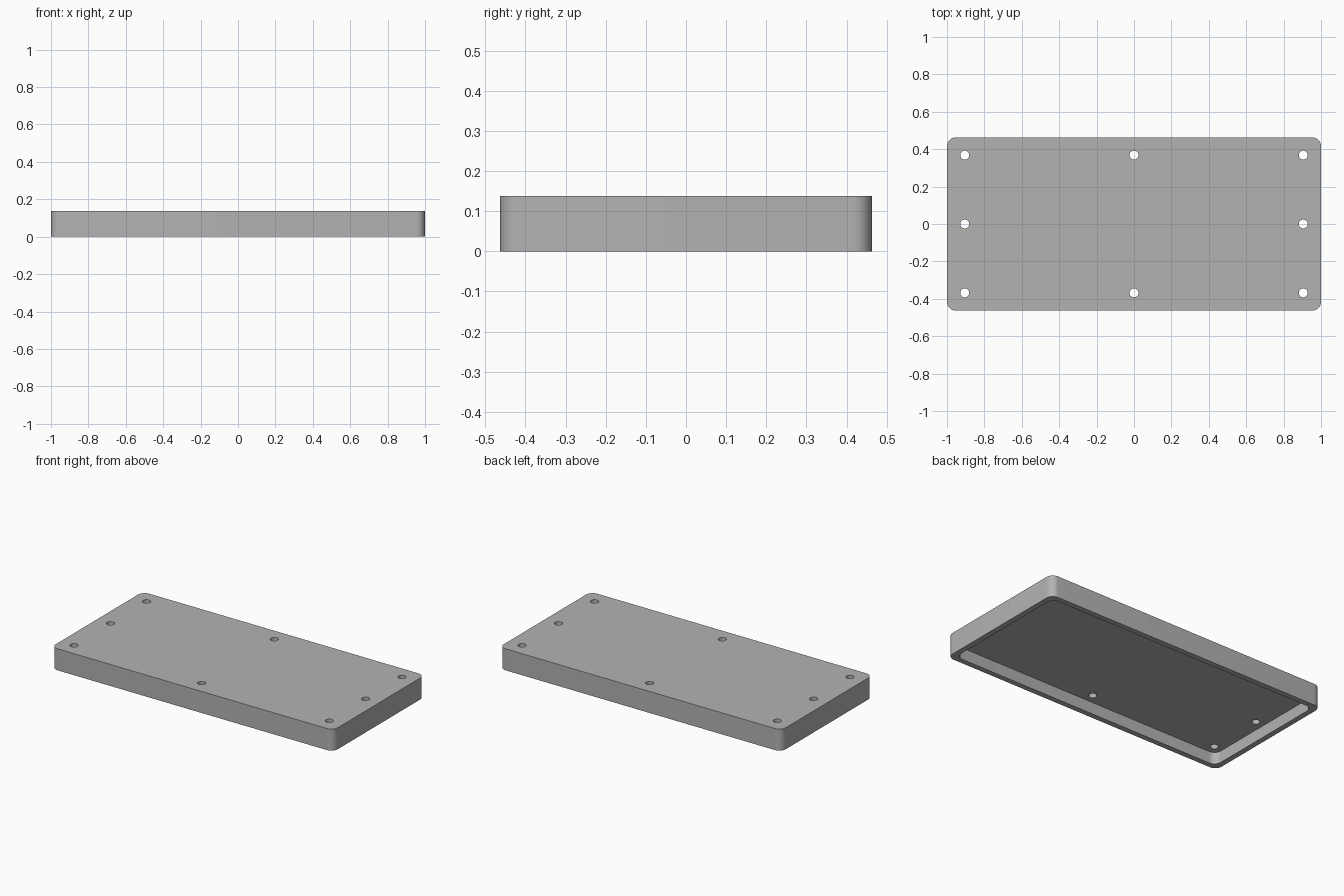
import bpy
import bmesh
from math import cos, sin, pi

HALF_X, HALF_Y, HEIGHT = 1.0, 0.463, 0.138
CORNER = 0.047
WALL, CAVITY_DEPTH = 0.035, 0.075
HOLE_RADIUS, HOLE_X, HOLE_Y = 0.024, 0.905, 0.368

old = bpy.data.objects.get("Cube")
if old:
    bpy.data.objects.remove(old, do_unlink=True)

grey = bpy.data.materials.new("plain grey")
grey.use_nodes = True
grey.diffuse_color = (0.45, 0.45, 0.45, 1)
grey.node_tree.nodes["Principled BSDF"].inputs["Base Color"].default_value = grey.diffuse_color


def rounded_rect(half_x, half_y, radius, steps=12):
    """Outline of a rectangle with round corners, counter-clockwise."""
    points = []
    for i, (sx, sy) in enumerate([(1, 1), (-1, 1), (-1, -1), (1, -1)]):
        for k in range(steps + 1):
            a = (i + k / steps) * pi / 2
            points.append((sx * (half_x - radius) + radius * cos(a),
                           sy * (half_y - radius) + radius * sin(a)))
    return points


def circle(cx, cy, radius, steps=32):
    return [(cx + radius * cos(2 * pi * k / steps), cy + radius * sin(2 * pi * k / steps))
            for k in range(steps)]


def prism(name, outlines, z0, z1):
    """Extrude one or more outlines from z0 to z1 as a single object."""
    bm = bmesh.new()
    for outline in outlines:
        low = [bm.verts.new((x, y, z0)) for x, y in outline]
        high = [bm.verts.new((x, y, z1)) for x, y in outline]
        bm.faces.new(low[::-1])
        bm.faces.new(high)
        for i in range(len(low)):
            j = (i + 1) % len(low)
            bm.faces.new((low[i], low[j], high[j], high[i]))
    mesh = bpy.data.meshes.new(name)
    bm.to_mesh(mesh)
    bm.free()
    mesh.materials.append(grey)
    obj = bpy.data.objects.new(name, mesh)
    bpy.context.collection.objects.link(obj)
    return obj


def cut(target, cutter):
    """Subtract the cutter from the target, then discard the cutter."""
    cutter.hide_render = True
    mod = target.modifiers.new(cutter.name, 'BOOLEAN')
    mod.operation = 'DIFFERENCE'
    mod.solver = 'EXACT'
    mod.object = cutter
    bpy.context.view_layer.objects.active = target
    bpy.ops.object.modifier_apply(modifier=mod.name)
    bpy.data.objects.remove(cutter, do_unlink=True)


# Lid with rounded vertical corners
lid = prism("enclosure_lid", [rounded_rect(HALF_X, HALF_Y, CORNER)], 0, HEIGHT)

# Shallow cavity open at the underside
cut(lid, prism("cavity_cutter",
               [rounded_rect(HALF_X - WALL, HALF_Y - WALL, CORNER)], -0.1, CAVITY_DEPTH))

# Screw holes around the border, none in the middle
holes = [circle(i * HOLE_X, j * HOLE_Y, HOLE_RADIUS)
         for i in (-1, 0, 1) for j in (-1, 0, 1) if i or j]
cut(lid, prism("screw_hole_cutter", holes, -0.1, HEIGHT + 0.1))

# Smooth the round walls, keep the rims sharp
bpy.ops.object.select_all(action='DESELECT')
lid.select_set(True)
bpy.context.view_layer.objects.active = lid
bpy.ops.object.shade_smooth_by_angle()
